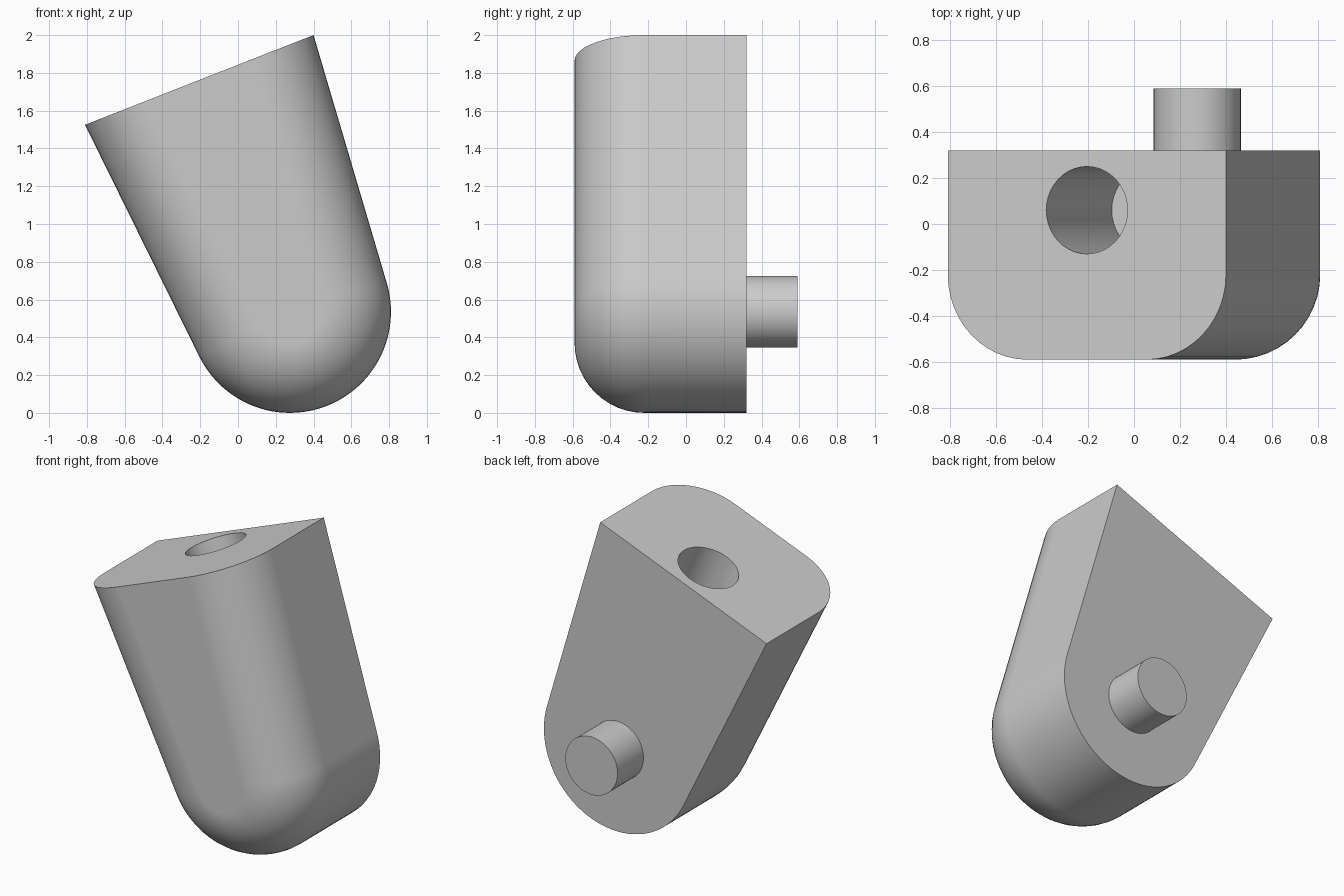
import bpy, bmesh
from math import acos, atan2, cos, sin, pi, radians
from mathutils import Vector, Matrix

cube = bpy.data.objects.get("Cube")
if cube:
    bpy.data.objects.remove(cube)

BACK, FRONT = 0.32, -0.59
ROUND = 0.535                      # radius of the rounded end
FILLET = 0.37                      # radius of the front edge
HOLE_R = PIN_R = 0.19
HOLE_DEPTH = 0.78
centre = Vector((0.275, ROUND))    # x, z
top_l, top_r = Vector((-0.81, 1.525)), Vector((0.40, 2.0))

grey = bpy.data.materials.new("light grey")
grey.use_nodes = True
grey.diffuse_color = (0.6, 0.6, 0.6, 1)
grey.node_tree.nodes["Principled BSDF"].inputs["Base Color"].default_value = grey.diffuse_color


def add_object(name, bm):
    bmesh.ops.recalc_face_normals(bm, faces=bm.faces)
    mesh = bpy.data.meshes.new(name)
    bm.to_mesh(mesh)
    bm.free()
    mesh.materials.append(grey)
    ob = bpy.data.objects.new(name, mesh)
    bpy.context.collection.objects.link(ob)
    return ob


def rod(name, start, end, radius):
    """Solid cylinder between two points."""
    axis = end - start
    place = Matrix.Translation((start + end) / 2) @ axis.to_track_quat('Z', 'Y').to_matrix().to_4x4()
    bm = bmesh.new()
    bmesh.ops.create_cone(bm, cap_ends=True, segments=40, radius1=radius,
                          radius2=radius, depth=axis.length, matrix=place)
    return add_object(name, bm)


def select_only(ob):
    bpy.ops.object.select_all(action='DESELECT')
    ob.select_set(True)
    bpy.context.view_layer.objects.active = ob


def shade(ob):
    select_only(ob)
    bpy.ops.object.shade_smooth_by_angle(angle=radians(30))
    ob.modifiers.new("even shading", 'WEIGHTED_NORMAL').keep_sharp = True


def tangent_angle(point, side):
    v = point - centre
    return atan2(v.y, v.x) + side * acos(ROUND / v.length)


# Body outline: two straight sides tangent to the round end, cut by a sloping top
a_right = tangent_angle(top_r, -1)
a_left = tangent_angle(top_l, 1) - 2 * pi
across = (top_r - top_l).normalized()


def outline(inset, steps=40):
    def top_point(corner, angle, inward):
        lean = abs(Vector((cos(angle), sin(angle))).dot(across))
        return corner + inward * inset / lean

    points = [top_point(top_r, a_right, -across)]
    for i in range(steps + 1):
        a = a_right + (a_left - a_right) * i / steps
        points.append(centre + Vector((cos(a), sin(a))) * (ROUND - inset))
    points.append(top_point(top_l, a_left, across))
    return points


# Body: outlines stacked from the back to the filleted front
sections = [(BACK, 0)]
for i in range(13):
    a = i / 12 * pi / 2
    sections.append((FRONT + FILLET * (1 - sin(a)), FILLET * (1 - cos(a))))

bm = bmesh.new()
rings = [[bm.verts.new((p.x, y, p.y)) for p in outline(inset)] for y, inset in sections]
for r1, r2 in zip(rings, rings[1:]):
    for i in range(len(r1) - 1):
        bm.faces.new((r1[i], r1[i + 1], r2[i + 1], r2[i]))
bm.faces.new(rings[0])
bm.faces.new(rings[-1])
bm.faces.new([r[0] for r in rings] + [r[-1] for r in reversed(rings)])
body = add_object("body", bm)

# Blind hole square to the sloping top
mid = (top_l + top_r) / 2
mouth = Vector((mid.x, 0.06, mid.y))
down = Vector((across.y, 0, -across.x))
cutter = rod("hole_cutter", mouth - down * 0.2, mouth + down * HOLE_DEPTH, HOLE_R)
cutter.hide_render = True
cut = body.modifiers.new("hole", 'BOOLEAN')
cut.operation = 'DIFFERENCE'
cut.solver = 'EXACT'
cut.object = cutter
select_only(body)
bpy.ops.object.modifier_apply(modifier=cut.name)
bpy.data.objects.remove(cutter)
shade(body)

# Pin on the back, centred on the round end
pin = rod("back_pin", Vector((centre.x, BACK - 0.02, centre.y)),
          Vector((centre.x, 0.59, centre.y)), PIN_R)
shade(pin)
